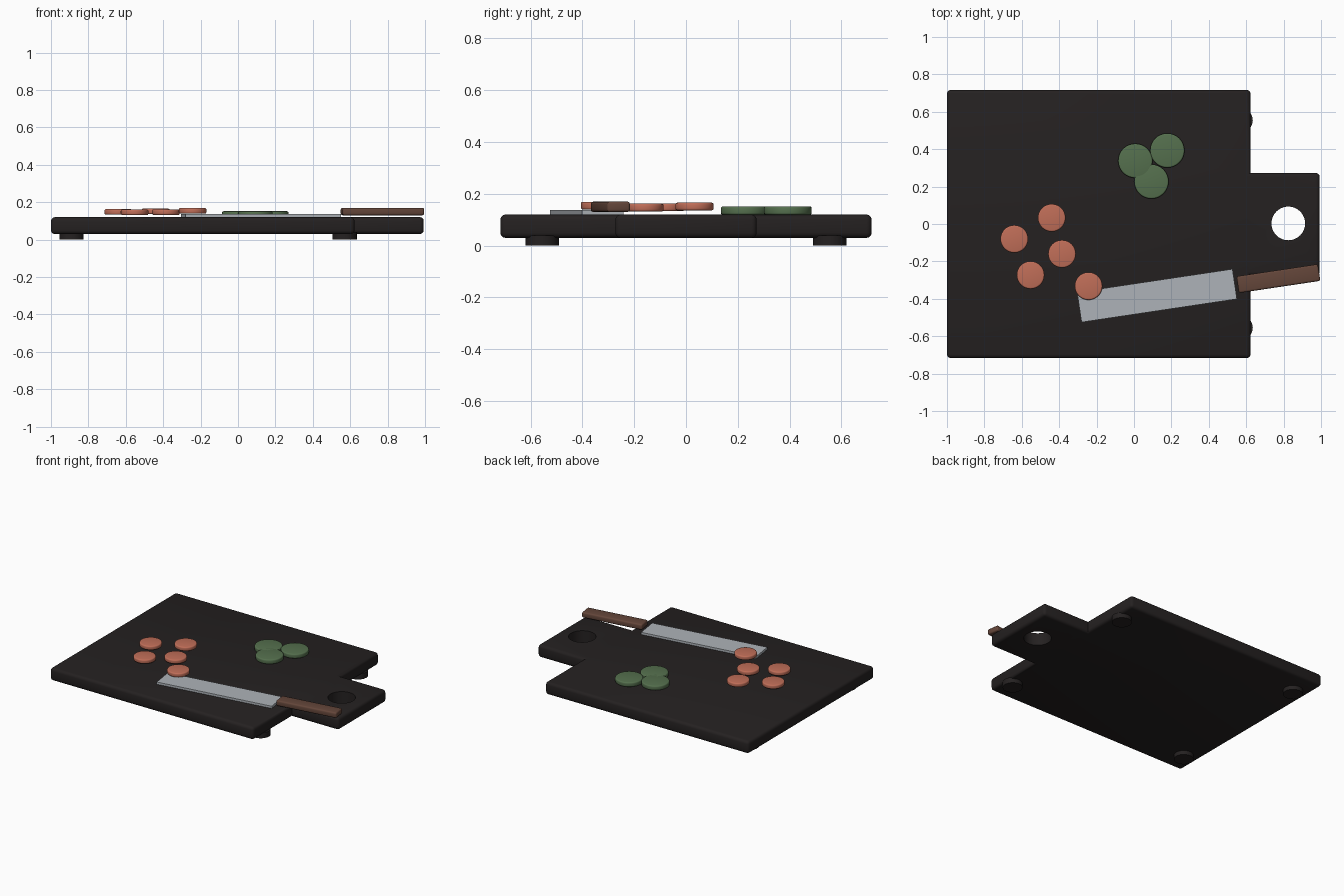
import bpy, bmesh, math
from mathutils import Matrix

if "Cube" in bpy.data.objects:
    bpy.data.objects.remove(bpy.data.objects["Cube"])


def material(name, rgb):
    m = bpy.data.materials.new(name)
    m.diffuse_color = (*rgb, 1)
    m.use_nodes = True
    m.node_tree.nodes["Principled BSDF"].inputs["Base Color"].default_value = m.diffuse_color
    return m


BLACK = material("dark_board", (0.018, 0.015, 0.015))
STEEL = material("steel", (0.42, 0.45, 0.48))
WOOD = material("brown_wood", (0.127, 0.061, 0.042))
RED = material("red_slice", (0.53, 0.156, 0.098))
GREEN = material("green_slice", (0.091, 0.162, 0.076))


def finish(bm, name, mat, smooth=True):
    bmesh.ops.recalc_face_normals(bm, faces=bm.faces)
    mesh = bpy.data.meshes.new(name)
    bm.to_mesh(mesh)
    bm.free()
    ob = bpy.data.objects.new(name, mesh)
    bpy.context.collection.objects.link(ob)
    if mat:
        mesh.materials.append(mat)
    if smooth:
        shade(ob)
    return ob


def shade(ob):
    bpy.ops.object.select_all(action='DESELECT')
    ob.select_set(True)
    bpy.context.view_layer.objects.active = ob
    bpy.ops.object.shade_smooth_by_angle(angle=math.radians(35))


def box(name, centre, size, mat, angle=0, bevel=0):
    bm = bmesh.new()
    bmesh.ops.create_cube(bm, size=1)
    bmesh.ops.scale(bm, vec=size, verts=bm.verts)
    if bevel:
        bmesh.ops.bevel(bm, geom=bm.edges[:], offset=bevel, segments=3,
                        profile=0.5, affect='EDGES')
    bm.transform(Matrix.Translation(centre) @ Matrix.Rotation(angle, 4, 'Z'))
    return finish(bm, name, mat)


def disc(name, x, y, z0, z1, r, mat, bevel=0, sides=32):
    bm = bmesh.new()
    bmesh.ops.create_cone(bm, cap_ends=True, segments=sides, radius1=r,
                          radius2=r, depth=z1 - z0)
    if bevel:
        rims = [e for e in bm.edges if any(len(f.verts) > 4 for f in e.link_faces)]
        bmesh.ops.bevel(bm, geom=rims, offset=bevel, segments=3,
                        profile=0.5, affect='EDGES')
    bm.transform(Matrix.Translation((x, y, (z0 + z1) / 2)))
    return finish(bm, name, mat)


# board with grip tab: extruded outline, rounded except at the inner corners
outline = [(-1, -0.717), (0.623, -0.717), (0.623, -0.273), (0.993, -0.273),
           (0.993, 0.273), (0.623, 0.273), (0.623, 0.717), (-1, 0.717)]
bm = bmesh.new()
base = bm.faces.new([bm.verts.new((x, y, 0.03)) for x, y in outline])
ext = bmesh.ops.extrude_face_region(bm, geom=[base], use_keep_orig=True)
bmesh.ops.translate(bm, vec=(0, 0, 0.09),
                    verts=[g for g in ext["geom"] if isinstance(g, bmesh.types.BMVert)])
bmesh.ops.recalc_face_normals(bm, faces=bm.faces)


def inner_corner(e):
    a, b = e.verts
    return (abs(a.co.z - b.co.z) > 0.01 and abs(a.co.x - 0.623) < 0.001
            and abs(a.co.y) < 0.3)


bmesh.ops.bevel(bm, geom=[e for e in bm.edges if not inner_corner(e)],
                offset=0.02, segments=3, profile=0.5, affect='EDGES')
board = finish(bm, "cutting_board", BLACK, smooth=False)

# hanging hole
cutter = disc("hole_cutter", 0.825, 0.003, -0.1, 0.3, 0.09, BLACK, sides=48)
mod = board.modifiers.new("hole", 'BOOLEAN')
mod.operation = 'DIFFERENCE'
mod.solver = 'EXACT'
mod.object = cutter
bpy.ops.object.select_all(action='DESELECT')
bpy.context.view_layer.objects.active = board
board.select_set(True)
bpy.ops.object.modifier_apply(modifier="hole")
bpy.data.objects.remove(cutter)
shade(board)

# feet
for x in (-0.89, 0.57):
    for y in (-0.555, 0.555):
        disc("foot", x, y, 0, 0.04, 0.065, BLACK, sides=24)

# knife
tilt = math.radians(8.5)
box("knife_blade", (0.123, -0.383, 0.129), (0.84, 0.162, 0.016), STEEL, tilt)
box("knife_handle", (0.772, -0.292, 0.15), (0.44, 0.09, 0.04), WOOD, tilt, 0.01)

# red slices
for x, y, z in [(-0.64, -0.08, 0.133), (-0.44, 0.033, 0.136), (-0.385, -0.16, 0.132),
                (-0.553, -0.273, 0.131), (-0.243, -0.332, 0.139)]:
    disc("red_slice", x, y, z, z + 0.03, 0.074, RED, 0.008)

# green slices
for x, y in [(0.007, 0.338), (0.178, 0.393), (0.093, 0.227)]:
    disc("green_slice", x, y, 0.119, 0.152, 0.092, GREEN, 0.008)
